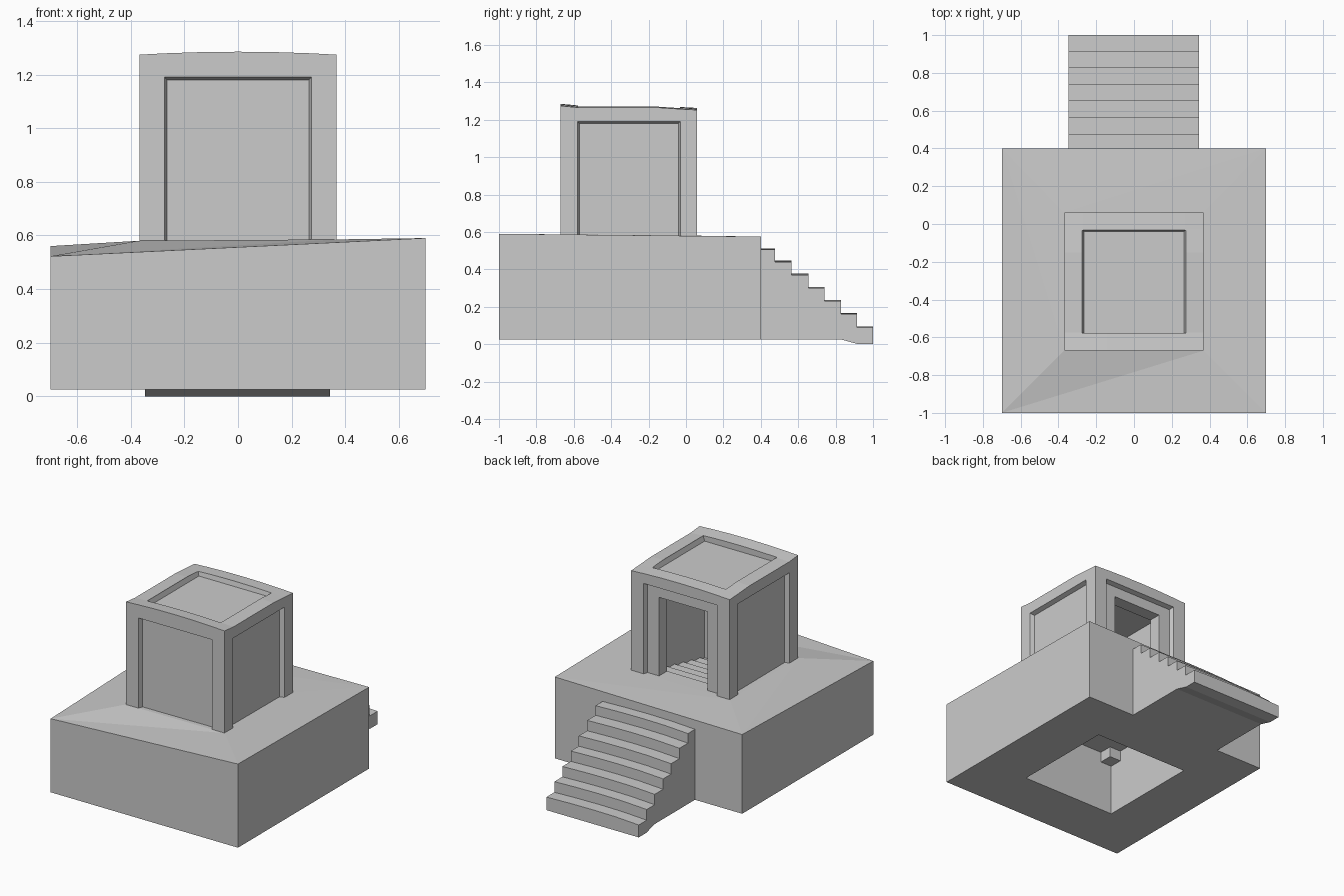
import bpy, bmesh

if "Cube" in bpy.data.objects:
    bpy.data.objects.remove(bpy.data.objects["Cube"])


def make(name, verts, faces):
    me = bpy.data.meshes.new(name)
    me.from_pydata(verts, [], faces)
    bm = bmesh.new()
    bm.from_mesh(me)
    bmesh.ops.recalc_face_normals(bm, faces=bm.faces)
    bm.to_mesh(me)
    bm.free()
    ob = bpy.data.objects.new(name, me)
    bpy.context.collection.objects.link(ob)
    return ob


BOX_FACES = [(0, 1, 2, 3), (7, 6, 5, 4), (0, 4, 5, 1), (1, 5, 6, 2), (2, 6, 7, 3), (3, 7, 4, 0)]


def box(name, x0, x1, y0, y1, z0, z1):
    v = [(x, y, z) for z in (z0, z1) for x, y in ((x0, y0), (x1, y0), (x1, y1), (x0, y1))]
    return make(name, v, BOX_FACES)


def carve(ob, cutter):
    mod = ob.modifiers.new("carve", 'BOOLEAN')
    mod.operation = 'DIFFERENCE'
    mod.solver = 'EXACT'
    mod.object = cutter
    cutter.hide_render = True
    bpy.context.view_layer.objects.active = ob
    bpy.ops.object.modifier_apply(modifier=mod.name)


def drop(*cutters):
    for c in cutters:
        bpy.data.objects.remove(c, do_unlink=True)


# stone plinth with an uneven sloping top
corners = [(-.7, -1), (.7, -1), (.7, .4), (-.7, .4)]
inner = [(-.37, -.67), (.37, -.67), (.37, .06), (-.37, .06)]
verts = [(x, y, .025) for x, y in corners]
verts += [(x, y, z) for (x, y), z in zip(corners, (.522, .59, .575, .56))]
verts += [(x, y, z) for (x, y), z in zip(inner, (.58, .585, .58, .577))]
faces = [(0, 1, 2, 3), (8, 9, 10, 11)]
for i in range(4):
    j = (i + 1) % 4
    faces += [(i, j, 4 + j, 4 + i), (4 + i, 4 + j, 8 + j), (4 + i, 8 + j, 8 + i)]
plinth = make("plinth", verts, faces)

# chamber block with a worn, gently domed roof edge
W, Y0, Y1 = .368, -.67, .06
xs = [-W, -.27, -.14, 0, .14, .27, W]
ys = [(Y0, 1.274), (-.575, 1.265), (-.15, 1.265), (-.03, 1.257), (Y1, 1.252)]
verts = [(x, y, z + .011 * (1 - (x / W) ** 2)) for y, z in ys for x in xs]
nx, ny = len(xs), len(ys)
faces = [(j * nx + i, j * nx + i + 1, (j + 1) * nx + i + 1, (j + 1) * nx + i)
         for j in range(ny - 1) for i in range(nx - 1)]
rim = list(range(nx)) + [j * nx + nx - 1 for j in range(1, ny)]
rim += [(ny - 1) * nx + i for i in range(nx - 2, -1, -1)] + [j * nx for j in range(ny - 2, 0, -1)]
base = len(verts)
verts += [(verts[k][0], verts[k][1], .5) for k in rim]
n = len(rim)
faces += [(rim[k], rim[(k + 1) % n], base + (k + 1) % n, base + k) for k in range(n)]
faces.append(tuple(range(base, base + n)))
chamber = make("chamber", verts, faces)

# recessed panels: four walls and the roof, edges slightly tapered
D, T, H, CY = .03, .01, .275, -.305


def panel(place):
    """Frustum: a across, d depth (0 at the surface), h height."""
    v = []
    for d, s in ((-.05, 0), (0, 0), (D, T)):
        v += [place(a, d, h) for a, h in ((-H + s, .4), (H - s, .4), (H - s, 1.19 - s), (-H + s, 1.19 - s))]
    f = [(0, 1, 2, 3), (8, 9, 10, 11)]
    for r in (0, 4):
        f += [(r + i, r + (i + 1) % 4, r + 4 + (i + 1) % 4, r + 4 + i) for i in range(4)]
    return make("panel_cutter", v, f)


places = [lambda a, d, h: (a, Y0 + d, h), lambda a, d, h: (a, Y1 - d, h),
          lambda a, d, h: (W - d, CY + a, h), lambda a, d, h: (d - W, CY + a, h),
          lambda a, d, h: (a, CY + (h - .795) * .69, 1.265 - d)]
for p in places:
    c = panel(p)
    carve(chamber, c)
    drop(c)

# hollow room, doorway at the back and shaft under the plinth
room = box("room_cutter", -.25, .25, -.555, -.055, .46, 1.15)
door = box("door_cutter", -.18, .18, -.2, .2, .4, 1.11)
shaft = box("shaft_cutter", -.35, .35, -.64, .07, -.1, .44)
carve(chamber, room)
carve(chamber, door)
carve(plinth, room)
carve(plinth, shaft)
drop(room, door, shaft)
box("shaft_block", -.352, -.265, -.642, -.55, .37, .45)

# small steps going down inside the room
for i in range(5):
    box("inner_step", -.25, .25, -.055 - .09 * (i + 1), -.055 - .09 * i, .455, .56 - .02 * i)

# outer staircase: stepped profile swept across worn columns
tops = [.505, .44, .37, .30, .23, .16, .088]
ends = [.475, .565, .655, .74, .83, .915, 1.0]
profile = [(.395, .025)]
y = .395
for z, e in zip(tops, ends):
    profile += [(y, z), (e, z)]
    y = e
profile += [(1.0, .005), (.92, .005), (.83, .025)]
cols = [(-.347, -.004), (-.17, .005), (0, .007), (.17, .005), (.343, 0)]
m = len(profile)
verts = []
for x, wear in cols:
    for k, (py, pz) in enumerate(profile):
        lift = wear if 0 < k < m - 3 else 0
        if k >= m - 3 and pz < .01:
            pz = 0
        verts.append((x, py, pz + lift))
faces = [tuple(range(m)), tuple(range((len(cols) - 1) * m, len(cols) * m))]
for c in range(len(cols) - 1):
    faces += [(c * m + k, c * m + (k + 1) % m, (c + 1) * m + (k + 1) % m, (c + 1) * m + k) for k in range(m)]
make("staircase", verts, faces)
